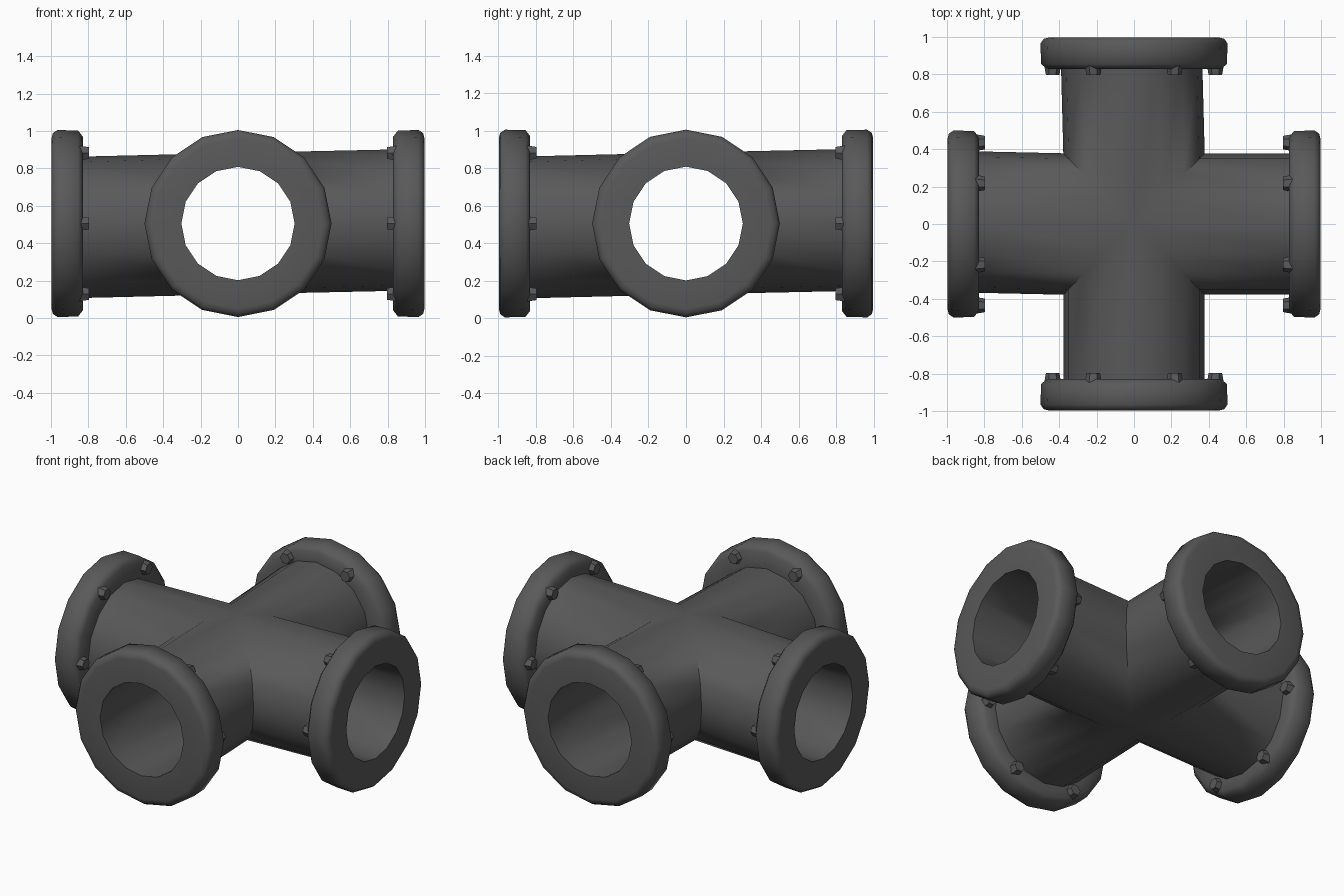
import bpy
import bmesh
from math import cos, sin, pi, radians
from mathutils import Matrix, Vector

SIDES = 16
CENTRE = Vector((0, 0, 0.505))
PIPE_R, BORE_R = 0.378, 0.303

cube = bpy.data.objects.get("Cube")
if cube:
    bpy.data.objects.remove(cube, do_unlink=True)

iron = bpy.data.materials.new("dark_iron_grey")
iron.use_nodes = True
colour = (0.1, 0.1, 0.1, 1)
iron.diffuse_color = colour
iron.node_tree.nodes["Principled BSDF"].inputs["Base Color"].default_value = colour


def finish(bm, name, angle):
    bmesh.ops.recalc_face_normals(bm, faces=bm.faces)
    mesh = bpy.data.meshes.new(name)
    bm.to_mesh(mesh)
    bm.free()
    mesh.materials.append(iron)
    obj = bpy.data.objects.new(name, mesh)
    bpy.context.collection.objects.link(obj)
    bpy.ops.object.select_all(action="DESELECT")
    obj.select_set(True)
    bpy.context.view_layer.objects.active = obj
    bpy.ops.object.shade_smooth_by_angle(angle=radians(angle))
    return obj


# Arm section from outer mitre to inner mitre: (distance, radius); None is a mitre
PROFILE = [(None, PIPE_R), (0.83, PIPE_R), (0.83, 0.465), (0.855, 0.497),
           (0.965, 0.5), (0.99, 0.483), (0.997, 0.455), (0.997, BORE_R), (None, BORE_R)]
# Quarter turn of each arm with the slight sideways and upward lean of its pipe
ARMS = [(0, 0, 0.018), (1, 0.012, 0.018), (2, -0.01, -0.02), (3, 0, -0.02)]


def add_arm(bm, turn, side, lift):
    spin = Matrix.Rotation(turn * pi / 2, 3, "Z")
    rings = []
    for index, (dist, radius) in enumerate(PROFILE):
        ring = []
        for k in range(SIDES):
            a = 2 * pi * k / SIDES
            y, z = radius * cos(a), radius * sin(a)
            x = abs(y) if dist is None else dist
            lean = Vector((0, side, lift)) if index == 1 else Vector()
            ring.append(bm.verts.new(CENTRE + spin @ (Vector((x, y, z)) + lean)))
        rings.append(ring)
    for r1, r2 in zip(rings, rings[1:]):
        for k in range(SIDES):
            n = (k + 1) % SIDES
            bm.faces.new((r1[k], r1[n], r2[n], r2[k]))


# Hollow four-way pipe with flanges
bm = bmesh.new()
for arm in ARMS:
    add_arm(bm, *arm)
bmesh.ops.remove_doubles(bm, verts=bm.verts, dist=0.0005)
finish(bm, "four_way_pipe", 50)

# Six hexagonal bolts behind each flange
for turn, name in enumerate(("left", "back", "right", "front")):
    bm = bmesh.new()
    spin = Matrix.Translation(CENTRE) @ Matrix.Rotation(turn * pi / 2, 4, "Z")
    for k in range(6):
        a = k * pi / 3
        place = Matrix.Translation((0.822, 0.435 * cos(a), 0.435 * sin(a)))
        bmesh.ops.create_cone(bm, cap_ends=True, segments=6, radius1=0.045, radius2=0.036,
                              depth=0.05,
                              matrix=spin @ place @ Matrix.Rotation(-pi / 2, 4, "Y"))
    finish(bm, name + "_flange_bolts", 30)
